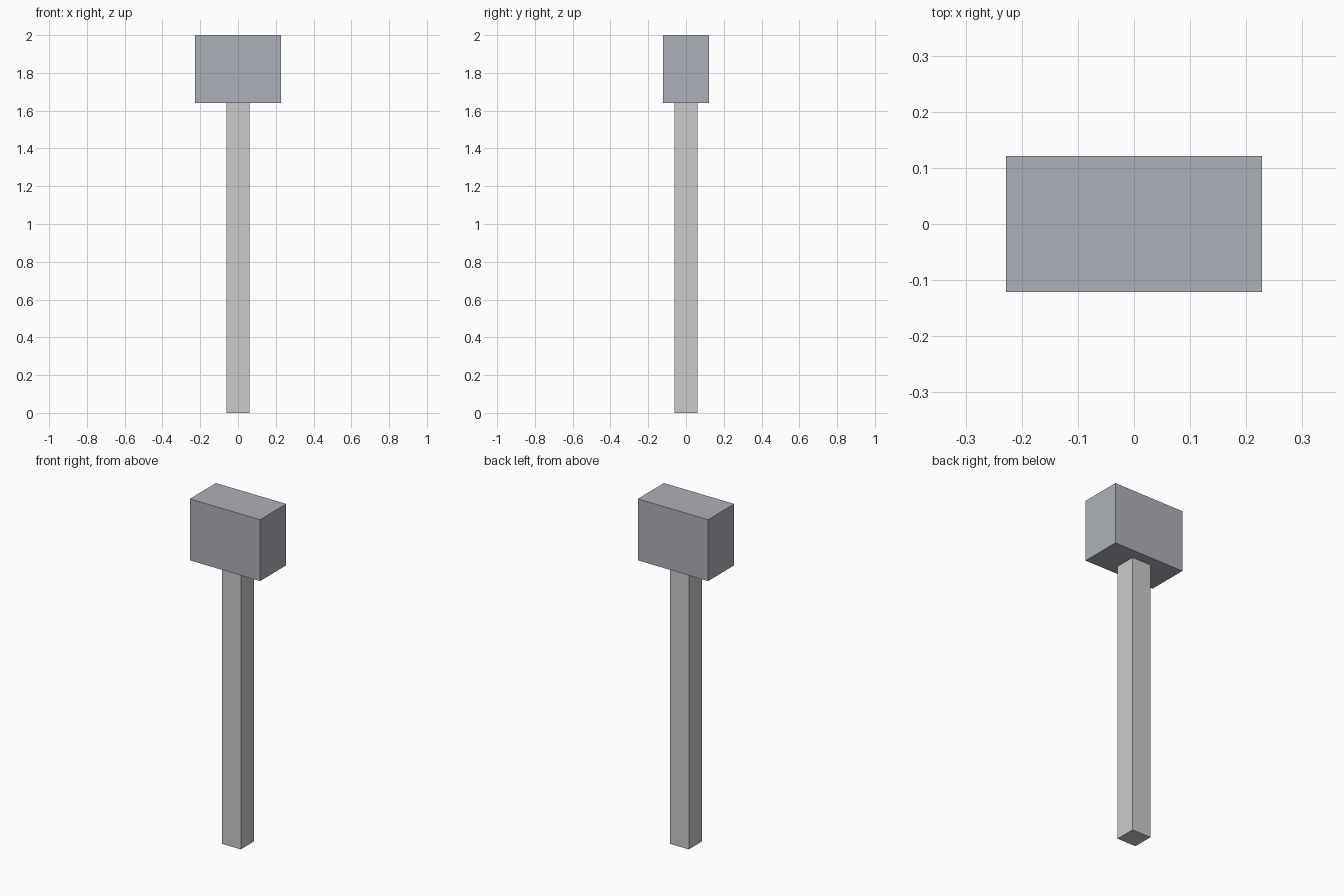
import bpy

if "Cube" in bpy.data.objects:
    bpy.data.objects.remove(bpy.data.objects["Cube"])


def box(name, half_x, half_y, z0, z1):
    """Axis-aligned box centred on x = y = 0, between two heights."""
    bpy.ops.mesh.primitive_cube_add(size=2, location=(0, 0, (z0 + z1) / 2))
    ob = bpy.context.object
    ob.name = name
    ob.scale = (half_x, half_y, (z1 - z0) / 2)
    bpy.ops.object.transform_apply(location=False, rotation=False, scale=True)
    return ob


HEAD_BOTTOM = 1.64

# Square handle, butting against the underside of the head
box("handle", 0.061, 0.061, 0.0, HEAD_BOTTOM)

# Block head in a darker grey
head = box("hammer_head", 0.228, 0.121, HEAD_BOTTOM, 2.0)
dark = bpy.data.materials.new("dark_grey")
dark.diffuse_color = (0.42, 0.44, 0.48, 1)
dark.use_nodes = True
dark.node_tree.nodes["Principled BSDF"].inputs["Base Color"].default_value = dark.diffuse_color
head.data.materials.append(dark)
